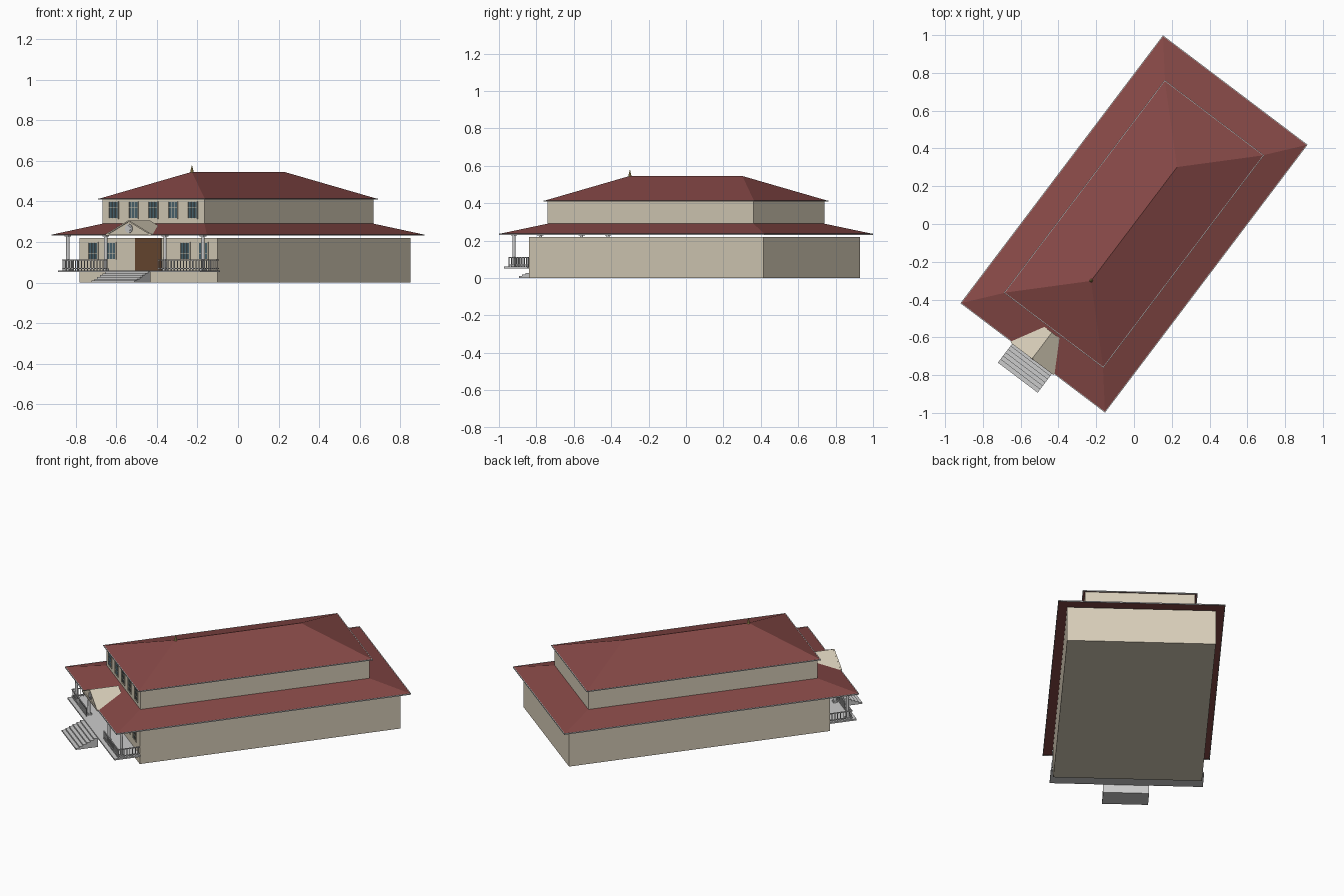
import bpy, bmesh, math
from mathutils import Matrix, Vector

if "Cube" in bpy.data.objects:
    bpy.data.objects.remove(bpy.data.objects["Cube"])

# The building is modelled square to its own axes, then turned in plan
TURN = Matrix.Rotation(math.radians(-37.1), 4, 'Z')


def material(name, rgb):
    m = bpy.data.materials.new(name)
    m.diffuse_color = (*rgb, 1)
    m.use_nodes = True
    m.node_tree.nodes["Principled BSDF"].inputs["Base Color"].default_value = m.diffuse_color
    return m


WALL = material("cream_wall", (0.68, 0.61, 0.48))
ROOF = material("red_roof", (0.24, 0.066, 0.062))
DOOR = material("brown_door", (0.14, 0.065, 0.03))
GLASS = material("window_glass", (0.07, 0.13, 0.16))
GOLD = material("finial_gold", (0.5, 0.38, 0.12))


def finish(name, bm, mat=None):
    bmesh.ops.recalc_face_normals(bm, faces=bm.faces)
    bm.transform(TURN)
    me = bpy.data.meshes.new(name)
    bm.to_mesh(me)
    bm.free()
    ob = bpy.data.objects.new(name, me)
    bpy.context.collection.objects.link(ob)
    if mat:
        me.materials.append(mat)
    return ob


def box(bm, x0, x1, y0, y1, z0, z1):
    m = Matrix.Translation(((x0 + x1) / 2, (y0 + y1) / 2, (z0 + z1) / 2))
    m = m @ Matrix.Diagonal((x1 - x0, y1 - y0, z1 - z0, 1))
    bmesh.ops.create_cube(bm, size=1, matrix=m)


def boxes(name, items, mat=None):
    bm = bmesh.new()
    for b in items:
        box(bm, *b)
    return finish(name, bm, mat)


def cone(bm, loc, r1, r2, depth, sides=12, rot=Matrix.Identity(4)):
    bmesh.ops.create_cone(bm, cap_ends=True, segments=sides, radius1=r1, radius2=r2,
                          depth=depth, matrix=Matrix.Translation(loc) @ rot)


def hull(name, pts, mat):
    bm = bmesh.new()
    vs = [bm.verts.new(p) for p in pts]
    bmesh.ops.convex_hull(bm, input=vs)
    bmesh.ops.dissolve_limit(bm, angle_limit=0.01, verts=bm.verts, edges=bm.edges)
    return finish(name, bm, mat)


def rect(hx, hy, z):
    return [(sx * hx, sy * hy, z) for sx in (-1, 1) for sy in (-1, 1)]


def eave_trim(name, hx, hy, z0, z1, t=0.004):
    boxes(name, [(-hx, hx, -hy, -hy + t, z0, z1), (-hx, hx, hy - t, hy, z0, z1),
                 (-hx, -hx + t, -hy, hy, z0, z1), (hx - t, hx, -hy, hy, z0, z1)])


# Two storeys
boxes("lower_storey", [(-0.427, 0.427, -0.73, 0.843, 0, 0.22)], WALL)
boxes("upper_storey", [(-0.315, 0.315, -0.69, 0.69, 0.27, 0.412)], WALL)

# Skirt roof and upper hip roof
hull("lower_roof", rect(0.479, 0.888, 0.236) + rect(0.315, 0.69, 0.29), ROOF)
eave_trim("lower_eave_trim", 0.48, 0.889, 0.231, 0.238)
hull("upper_roof", rect(0.329, 0.705, 0.412) + [(0, -0.378, 0.545), (0, 0.378, 0.545)], ROOF)
eave_trim("upper_eave_trim", 0.33, 0.706, 0.408, 0.414)

# Finial on the front end of the ridge
bm = bmesh.new()
cone(bm, (0, -0.376, 0.56), 0.009, 0.001, 0.035, 8)
finish("finial", bm, GOLD)

# Entrance pediment with raking trim and round medallion
hull("pediment", [(x, y, z) for y in (-0.889, -0.72)
                  for x, z in ((-0.142, 0.237), (0.142, 0.237), (0, 0.306))], WALL)
bm = bmesh.new()
slope = math.atan2(0.069, 0.142)
for s in (-1, 1):
    m = Matrix.Translation((s * 0.071, -0.891, 0.269)) @ Matrix.Rotation(s * slope, 4, 'Y')
    bmesh.ops.create_cube(bm, size=1, matrix=m @ Matrix.Diagonal((0.156, 0.008, 0.006, 1)))
box(bm, -0.142, 0.142, -0.895, -0.887, 0.231, 0.239)
finish("pediment_trim", bm, WALL)
bm = bmesh.new()
facing = Matrix.Rotation(math.pi / 2, 4, 'X')
cone(bm, (0, -0.891, 0.266), 0.022, 0.022, 0.006, 20, facing)
cone(bm, (0, -0.894, 0.266), 0.014, 0.014, 0.006, 20, facing)
finish("medallion", bm)

# Porch deck and stairs
boxes("porch_deck", [(-0.44, 0.44, -0.887, -0.73, 0.051, 0.06)])
N = 6
stairs = []
for i in range(N):
    stairs.append((-0.132, 0.132, -1.02 + i * 0.022, -1.02 + (i + 1) * 0.022,
                   0, 0.055 * (i + 1) / N))
boxes("stairs", stairs)

# Porch columns with bases and capitals
bm = bmesh.new()
for x in (-0.417, -0.183, 0.183, 0.417):
    cone(bm, (x, -0.838, 0.147), 0.009, 0.008, 0.176)
    for z in (0.06, 0.226):
        box(bm, x - 0.012, x + 0.012, -0.85, -0.826, z, z + 0.01)
finish("columns", bm)

# Railings along the front and sides of the porch
rails = []
for s in (-1, 1):
    a, b = sorted((s * 0.16, s * 0.432))
    for z in (0.066, 0.108):
        rails.append((a, b, -0.864, -0.858, z, z + 0.005))
        c, d = sorted((s * 0.428, s * 0.434))
        rails.append((c, d, -0.862, -0.73, z, z + 0.005))
    for i in range(15):
        x = a + 0.003 + (b - a - 0.006) * i / 14
        rails.append((x - 0.002, x + 0.002, -0.863, -0.859, 0.06, 0.11))
    for i in range(8):
        y = -0.86 + 0.017 * i
        rails.append((s * 0.431 - 0.002, s * 0.431 + 0.002, y - 0.002, y + 0.002, 0.06, 0.11))
boxes("railings", rails)

# Front door
boxes("door", [(-0.08, 0.08, -0.734, -0.728, 0.06, 0.22)], DOOR)


# Front windows: glass pane, frame and glazing bars
panes, bars = [], []


def window(x, y, z0, z1, hw=0.028, t=0.004):
    panes.append((x - hw, x + hw, y - 0.002, y + 0.002, z0, z1))
    for s in (-1, 1):
        e = x + s * hw
        bars.append((e - t / 2, e + t / 2, y - 0.005, y, z0 - t / 2, z1 + t / 2))
        m = x + s * hw / 3
        bars.append((m - 0.001, m + 0.001, y - 0.004, y, z0, z1))
    for k in range(4):
        z = z0 + (z1 - z0) * k / 3
        h = t / 2 if k in (0, 3) else 0.001
        bars.append((x - hw, x + hw, y - 0.0045, y, z - h, z + h))


for i in range(-2, 3):
    window(i * 0.122, -0.69, 0.315, 0.398)
for x in (-0.34, -0.228, 0.228, 0.34):
    window(x, -0.73, 0.115, 0.198)
boxes("window_panes", panes, GLASS)
boxes("window_frames", bars, WALL)
